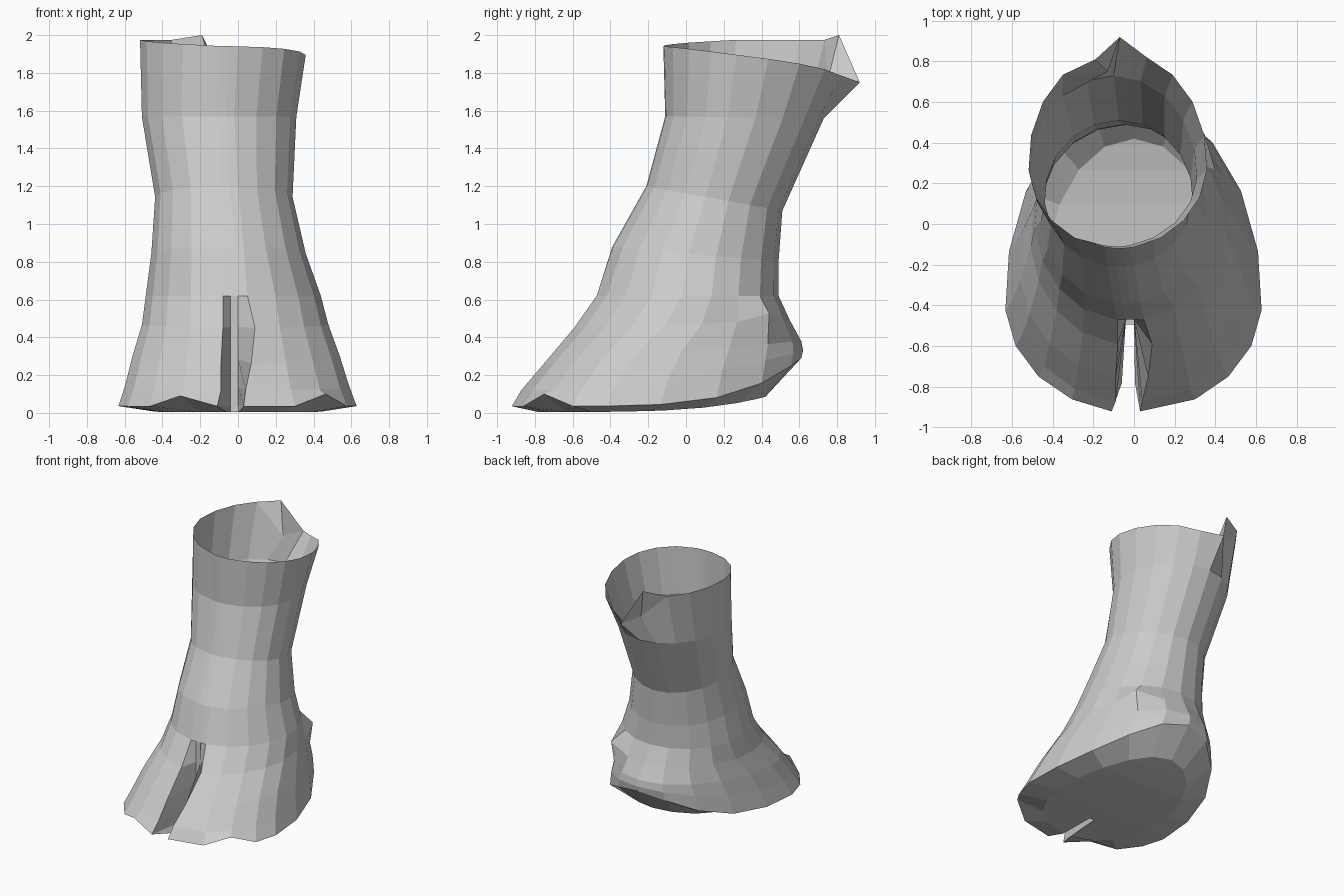
import bpy, bmesh
from math import sin, cos, pi

if "Cube" in bpy.data.objects:
    bpy.data.objects.remove(bpy.data.objects["Cube"])

SIDES = 19          # outline points from slot edge round the back to slot edge
HALF = SIDES // 2
SLOT_BACK = -0.47   # depth of the cleft between the toes

# y front, y back, y widest, x left, x right, z front, z back, z curve, slot left, slot right
RINGS = [
    (-.12, .85, .30, -.52, .36, 1.95, 1.80, 1, -.15, .00),
    (-.11, .73, .25, -.51, .31, 1.57, 1.56, 1, -.15, -.02),
    (-.21, .51, .13, -.44, .29, 1.20, 1.07, 1, -.13, .00),
    (-.39, .49, .05, -.46, .36, .88, .80, 1, -.10, .03),
    (-.48, .49, .02, -.49, .44, .62, .62, 1, -.08, .05),
    (-.60, .55, -.07, -.51, .48, .45, .49, 1, -.08, .09),
    (-.76, .61, -.23, -.56, .54, .26, .38, 1, -.09, .07),
    (-.88, .62, -.33, -.60, .59, .12, .33, 2, -.09, .04),
    (-.93, .61, -.38, -.635, .63, .035, .29, 5, -.11, .03),
    (-.79, .42, -.30, -.44, .44, .005, .085, 4, -.06, .005),
]


def ring_points(yf, yb, ym, xl, xr, zf, zb, p, sl, sr):
    """Egg-shaped section with a slot let into its front."""
    cx, w = (xl + xr) / 2, (xr - xl) / 2
    flat = []
    for i in range(SIDES):
        a = 0.17 + (2 * pi - 0.34) * i / (SIDES - 1)
        c = cos(a)
        y = ym - c * ((ym - yf) if c > 0 else (yb - ym))
        x = cx + w * sin(a)
        if i == 0:
            x = sr
        elif i == SIDES - 1:
            x = sl
        flat.append((x, y))
    ys = max(yf, SLOT_BACK)
    if ys > yf:
        flat += [(-.04, ys), (.0, ys)]
    else:
        flat += [(sl + (sr - sl) * .33, yf), (sl + (sr - sl) * .67, yf)]
    return [(x, y, zf + (zb - zf) * max(0, (y - yf) / (yb - yf)) ** p) for x, y in flat]


bm = bmesh.new()
loops = [[bm.verts.new(co) for co in ring_points(*r)] for r in RINGS]
n = len(loops[0])

# Leg and foot walls
for upper, lower in zip(loops, loops[1:]):
    for i in range(n):
        j = (i + 1) % n
        bm.faces.new((upper[i], lower[i], lower[j], upper[j]))

# Ankle bump at the right of the heel
loops[5][7].co.x += .06
loops[5][7].co.y += .02
loops[5][7].co.z += .04

# Toe tips lifted a little off the ground
loops[8][2].co.z = .10
loops[8][SIDES - 2].co.z = .09

# Uneven rim: higher on the left, sinking towards the back on the right
rim = loops[0]
for i, v in enumerate(rim[:SIDES]):
    if i > HALF:
        v.co.z = 1.945 + .03 * min(1, (SIDES - 1 - i) / 4)
    else:
        v.co.z = 1.94 - 0.19 * (i / HALF) ** 1.8
for v in rim[SIDES:]:
    v.co.z = 1.942

# Torn flap at the back seam
tip, inner, left = rim[HALF:HALF + 3]
tip.co = (-.07, .92, 1.75)
inner.co = (-.13, .75, 1.76)
flap = bm.verts.new((-.19, .81, 2.0))
bm.faces.new((tip, inner, flap))
bm.faces.new((inner, left, flap))

# Sole: a fan under each toe, then strips back to the heel
sole = loops[-1]
apex_left, apex_right = sole[SIDES], sole[SIDES + 1]
TOE = 3
for i in range(TOE):
    bm.faces.new((apex_right, sole[i], sole[i + 1]))
    bm.faces.new((apex_left, sole[SIDES - 2 - i], sole[SIDES - 1 - i]))
bm.faces.new((apex_left, apex_right, sole[TOE], sole[SIDES - 1 - TOE]))
for i in range(TOE, HALF - 1):
    bm.faces.new((sole[i], sole[i + 1], sole[SIDES - 2 - i], sole[SIDES - 1 - i]))
bm.faces.new((sole[HALF - 1], sole[HALF], sole[HALF + 1]))
bmesh.ops.recalc_face_normals(bm, faces=bm.faces)

mesh = bpy.data.meshes.new("cloven_foot")
bm.to_mesh(mesh)
bm.free()
foot = bpy.data.objects.new("cloven_foot", mesh)
bpy.context.collection.objects.link(foot)
